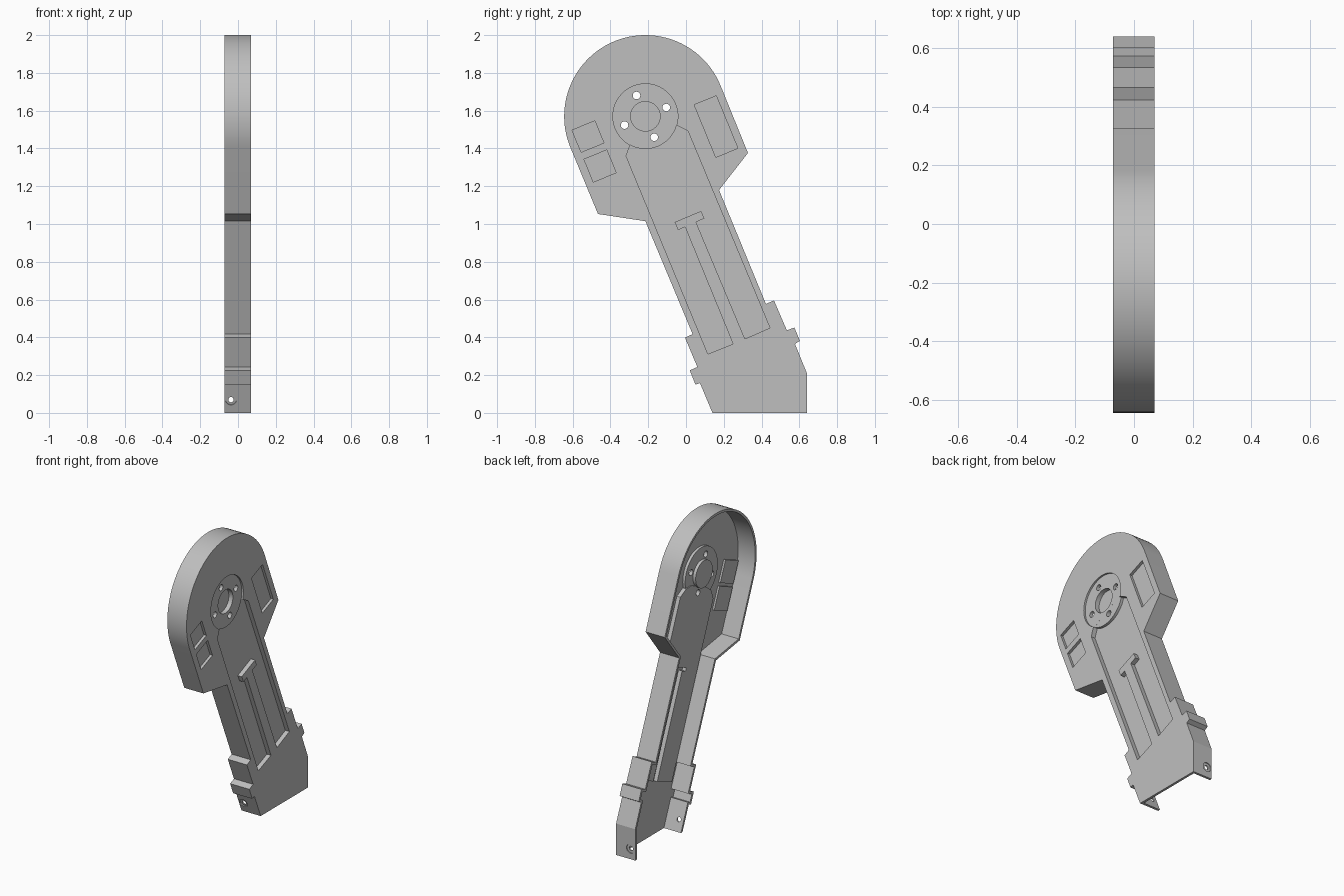
import bpy, bmesh, math
from mathutils import Vector, Matrix

cube = bpy.data.objects.get("Cube")
if cube:
    bpy.data.objects.remove(cube, do_unlink=True)

grey = bpy.data.materials.new("light_grey")
grey.use_nodes = True
colour = (0.52, 0.52, 0.52, 1)
grey.diffuse_color = colour
grey.node_tree.nodes["Principled BSDF"].inputs["Base Color"].default_value = colour

ACROSS = Vector((0.925, 0.38))    # across the leaning arm, in (y, z)
ALONG = Vector((-0.38, 0.925))    # up the leaning arm
HUB = Vector((-0.215, 1.57))
FACE, INNER, OPEN = 0.07, 0.054, -0.072
WALL = 0.016


def new_object(name, bm):
    bmesh.ops.recalc_face_normals(bm, faces=bm.faces)
    mesh = bpy.data.meshes.new(name)
    bm.to_mesh(mesh)
    bm.free()
    mesh.materials.append(grey)
    ob = bpy.data.objects.new(name, mesh)
    bpy.context.collection.objects.link(ob)
    return ob


def prism(name, points, x0, x1):
    """Extrude a (y, z) outline between two x positions."""
    bm = bmesh.new()
    face = bm.faces.new([bm.verts.new((x0, p[0], p[1])) for p in points])
    made = bmesh.ops.extrude_face_region(bm, geom=[face])["geom"]
    bmesh.ops.translate(bm, vec=(x1 - x0, 0, 0),
                        verts=[v for v in made if isinstance(v, bmesh.types.BMVert)])
    return new_object(name, bm)


def circle(centre, radius, count=64):
    return [centre + radius * Vector((math.cos(a), math.sin(a)))
            for a in (math.tau * i / count for i in range(count))]


def rectangle(centre, width, height):
    c, u, v = Vector(centre), ACROSS * width / 2, ALONG * height / 2
    return [c - u - v, c + u - v, c + u + v, c - u + v]


def offset(points, distance):
    """Grow (positive) or shrink (negative) an outline with mitred corners."""
    pts = [Vector(p) for p in points]
    area = sum(a.x * b.y - b.x * a.y for a, b in zip(pts, pts[1:] + pts[:1]))
    side = math.copysign(1, area)
    result = []
    for i, p in enumerate(pts):
        d1 = (p - pts[i - 1]).normalized()
        d2 = (pts[(i + 1) % len(pts)] - p).normalized()
        n1, n2 = Vector((d1.y, -d1.x)) * side, Vector((d2.y, -d2.x)) * side
        result.append(p + (n1 + n2) * distance / (1 + n1.dot(n2)))
    return result


def combine(body, tool, operation):
    mod = body.modifiers.new("shape", 'BOOLEAN')
    mod.operation, mod.solver, mod.object = operation, 'EXACT', tool
    bpy.context.view_layer.objects.active = body
    bpy.ops.object.modifier_apply(modifier=mod.name)
    bpy.data.objects.remove(tool, do_unlink=True)


def cut(points, x0, x1):
    combine(housing, prism("cutter", points, x0, x1), 'DIFFERENCE')


def add(points, x0, x1):
    combine(housing, prism("backing", points, x0, x1), 'UNION')


def drill(centre, axis, radius, depth):
    bm = bmesh.new()
    turn = Vector((0, 0, 1)).rotation_difference(Vector(axis)).to_matrix().to_4x4()
    bmesh.ops.create_cone(bm, cap_ends=True, segments=32, radius1=radius, radius2=radius,
                          depth=depth, matrix=Matrix.Translation(centre) @ turn)
    combine(housing, new_object("drill", bm), 'DIFFERENCE')


# Outline: round head, shoulders, arm, clip lugs and foot
lean = math.atan2(ACROSS.y, ACROSS.x)
head = [HUB + 0.43 * Vector((math.cos(lean + math.pi * i / 48), math.sin(lean + math.pi * i / 48)))
        for i in range(49)]
front_edge = [(-0.466, 1.053), (-0.215, 1.015), (0.035, 0.417), (-0.005, 0.398),
              (0.06, 0.243), (0.02, 0.225), (0.05, 0.15), (0.074, 0.158)]
back_edge = [(0.64, 0.21), (0.577, 0.365), (0.603, 0.381), (0.574, 0.452), (0.534, 0.437),
             (0.466, 0.595), (0.423, 0.577), (0.175, 1.18), (0.328, 1.376)]
outline = head + front_edge + [(0.14, 0), (0.64, 0)] + back_edge
cavity = head + front_edge + [(0.181, -0.1), (0.64, -0.1)] + back_edge

# Hollow housing, open on one side and at the foot
housing = prism("arm_housing", outline, OPEN, FACE)
cut(offset(cavity, -WALL), OPEN - 0.05, INNER)

# Sunken arm panel around a raised T-shaped rib
panel = [(-0.24, 1.46), (-0.296, 1.418), (-0.317, 1.36), (0.116, 0.312), (0.249, 0.365),
         (-0.005, 0.984), (-0.042, 0.968), (-0.06, 1.01), (0.08, 1.069), (0.097, 1.03),
         (0.053, 1.01), (0.312, 0.392), (0.444, 0.45), (0.01, 1.492), (-0.042, 1.519),
         (-0.1, 1.52)]
add(offset(panel, 0.012), 0.028, 0.063)
# Sunken side windows
windows = [rectangle((-0.519, 1.463), 0.13, 0.126), rectangle((-0.455, 1.307), 0.13, 0.13),
           rectangle((0.159, 1.516), 0.126, 0.3)]
for window in windows:
    add(offset(window, 0.01), 0.041, 0.061)
cut(panel, 0.04, FACE + 0.02)
for window in windows:
    cut(window, 0.052, FACE + 0.02)

# Motor mount: shallow ring, deeper hub and four screw holes
cut(circle(HUB, 0.172), 0.058, FACE + 0.02)
add(circle(HUB, 0.1725), 0.036, 0.0579)
add(circle(HUB, 0.09), 0.016, 0.05)
cut(circle(HUB, 0.078), 0.028, FACE + 0.02)
for i in range(4):
    angle = math.radians(-23 + 90 * i + 46)
    cut(circle(HUB + 0.12 * Vector((math.cos(angle), math.sin(angle))), 0.02, 24), 0, FACE + 0.03)

# Foot screw holes with shallow countersinks
drill((-0.037, 0.4, 0.07), (0, 1, 0), 0.014, 0.9)
drill((-0.037, 0.112, 0.07), (0, ACROSS.x, ACROSS.y), 0.03, 0.012)
drill((-0.037, 0.64, 0.07), (0, 1, 0), 0.03, 0.012)

# Keep corners crisp and curves smooth
bpy.ops.object.select_all(action='DESELECT')
housing.select_set(True)
bpy.context.view_layer.objects.active = housing
bpy.ops.object.shade_smooth_by_angle(angle=math.radians(20))
